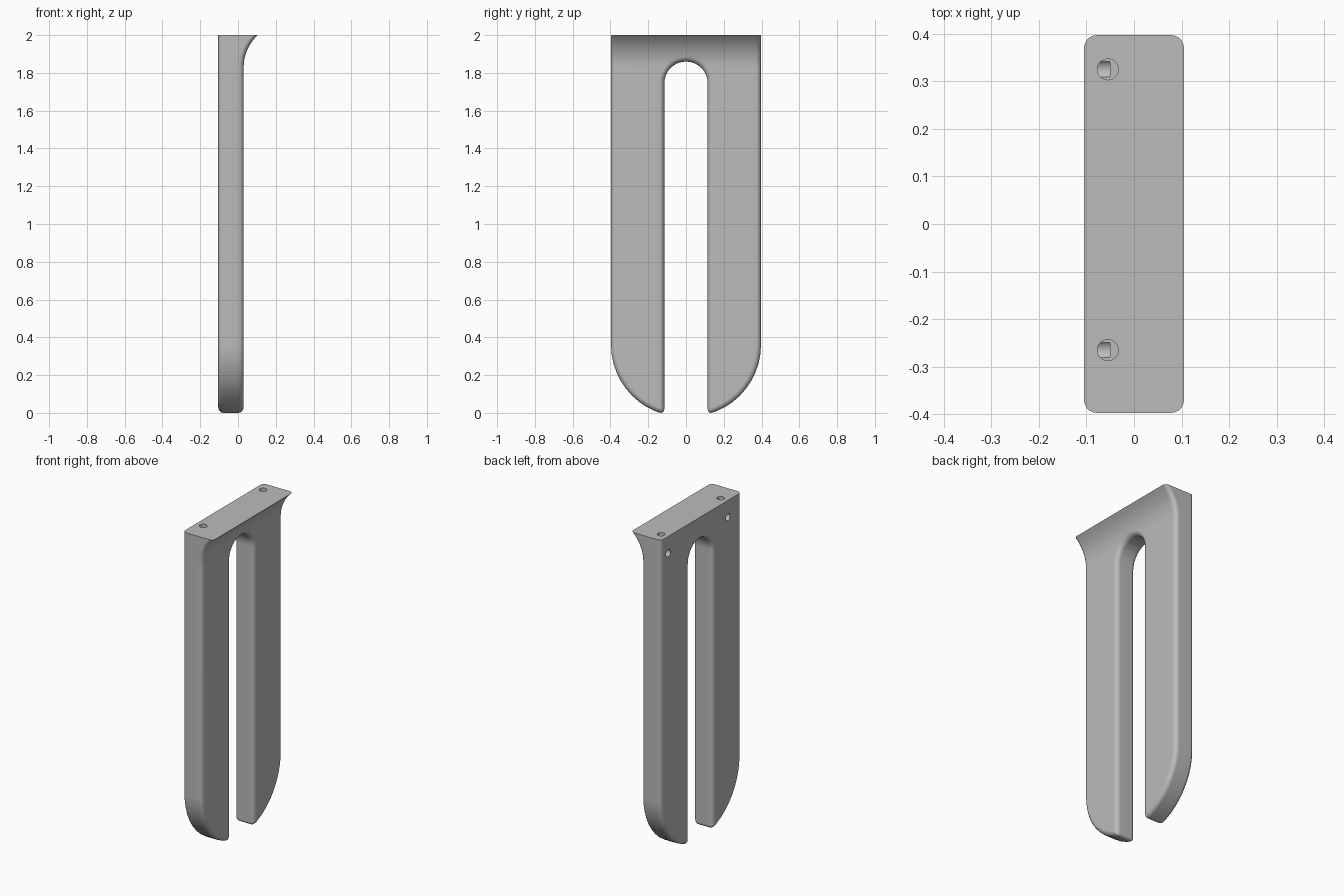
import bpy, bmesh
from math import sin, cos, asin, pi, sqrt

cube = bpy.data.objects.get("Cube")
if cube:
    bpy.data.objects.remove(cube, do_unlink=True)

BACK, FACE = -0.105, 0.03        # thickness of the plate in x
HALF, SLOT = 0.397, 0.115        # outer and slot half widths
TIP, BEND, ARCH = -0.007, 0.36, 1.745
FLARE, FLARE_R = 1.83, 0.23      # start height and radius of the flared lip

grey = bpy.data.materials.new("plain_grey")
grey.use_nodes = True
grey.diffuse_color = (0.5, 0.5, 0.5, 1)
grey.node_tree.nodes["Principled BSDF"].inputs["Base Color"].default_value = (0.5, 0.5, 0.5, 1)


def half_outline():
    """One prong, from the outer top edge round the tip to the slot crown."""
    width, drop = HALF - SLOT, BEND - TIP
    r = (width ** 2 + drop ** 2) / (2 * width)
    end = asin(drop / r)
    pts = [(HALF, 2.1)]
    pts += [(HALF - r + r * cos(end * i / 10), BEND - r * sin(end * i / 10)) for i in range(11)]
    pts += [(SLOT * cos(pi / 2 * i / 8), ARCH + SLOT * sin(pi / 2 * i / 8)) for i in range(9)]
    return pts


# Forked plate: extruded outline with rounded rims
half = half_outline()
outline = half + [(-y, z) for y, z in reversed(half[:-1])]
bm = bmesh.new()
base = bm.faces.new([bm.verts.new((BACK, y, z)) for y, z in outline])
grown = bmesh.ops.extrude_face_region(bm, geom=[base], use_keep_orig=True)
for v in grown["geom"]:
    if isinstance(v, bmesh.types.BMVert):
        v.co.x = FACE
bmesh.ops.recalc_face_normals(bm, faces=bm.faces)


def is_rounded(edge):
    a, b = (v.co for v in edge.verts)
    if abs(a.x - b.x) < 0.001:
        return min(a.z, b.z) < 2.05
    return a.z < 0.001


bmesh.ops.bevel(bm, geom=[e for e in bm.edges if is_rounded(e)], offset=0.027,
                offset_type='OFFSET', segments=5, profile=0.5, affect='EDGES',
                clamp_overlap=False)


def cut_level(z, trim=False):
    bmesh.ops.bisect_plane(bm, geom=bm.verts[:] + bm.edges[:] + bm.faces[:],
                           plane_co=(0, 0, z), plane_no=(0, 0, 1), clear_outer=trim)


# Flat top, then the flared lip bent out of the front face
cut_level(2, trim=True)
bmesh.ops.holes_fill(bm, edges=[e for e in bm.edges if e.is_boundary], sides=0)
for i in range(10):
    cut_level(FLARE + (2 - FLARE) * i / 10)
for v in bm.verts:
    if v.co.x > 0 and v.co.z > FLARE:
        v.co.x += FLARE_R - sqrt(FLARE_R ** 2 - (v.co.z - FLARE) ** 2)
bmesh.ops.recalc_face_normals(bm, faces=bm.faces)

mesh = bpy.data.meshes.new("forked_plate")
bm.to_mesh(mesh)
bm.free()
mesh.materials.append(grey)
plate = bpy.data.objects.new("forked_plate", mesh)
bpy.context.collection.objects.link(plate)


def drill(location, rotation, depth):
    bpy.ops.mesh.primitive_cylinder_add(vertices=32, radius=0.022, depth=depth,
                                        location=location, rotation=rotation)
    cutter = bpy.context.object
    cutter.name = "hole_cutter"
    cutter.hide_render = True
    cutter.data.materials.append(grey)
    mod = plate.modifiers.new("hole", 'BOOLEAN')
    mod.operation, mod.solver, mod.object = 'DIFFERENCE', 'EXACT', cutter
    bpy.ops.object.select_all(action='DESELECT')
    plate.select_set(True)
    bpy.context.view_layer.objects.active = plate
    bpy.ops.object.modifier_apply(modifier=mod.name)
    bpy.data.objects.remove(cutter, do_unlink=True)


# Screw holes in the top, each met by a cross hole from the back
for y in (0.325, -0.265):
    drill((-0.055, y, 2), (0, 0, 0), 0.24)
    drill((BACK, y, 1.895), (0, pi / 2, 0), 0.11)

bpy.ops.object.shade_smooth_by_angle(angle=pi / 6)
weighted = plate.modifiers.new("clean_shading", 'WEIGHTED_NORMAL')
weighted.keep_sharp = True
